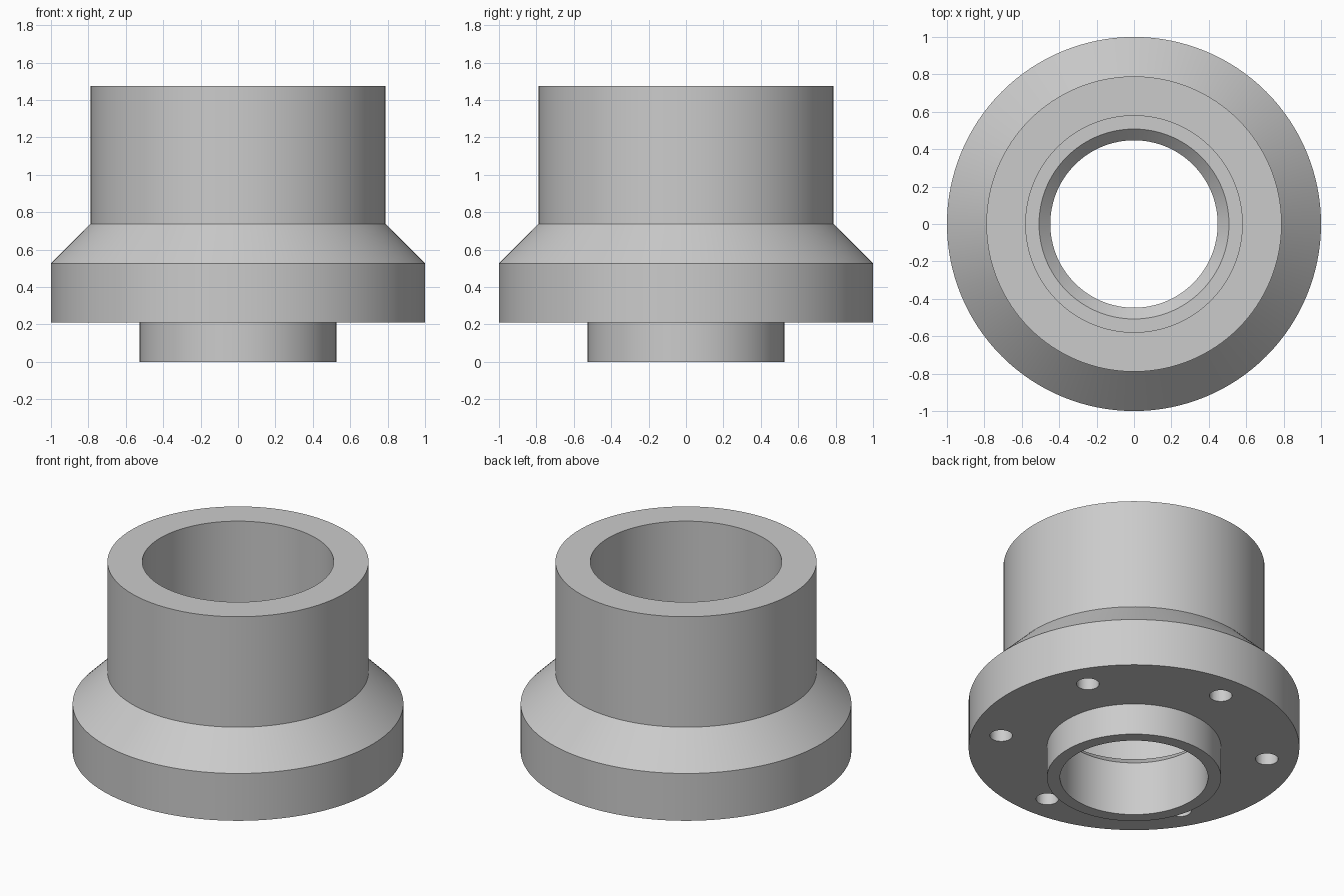
import bpy, bmesh, math
from mathutils import Matrix, Vector

default = bpy.data.objects.get("Cube")
if default:
    bpy.data.objects.remove(default, do_unlink=True)

U = 1 / 19          # design unit: the flange radius is 19 units
SEGMENTS = 128

steel = bpy.data.materials.new("plain_grey")
steel.use_nodes = True
GREY = (0.6, 0.6, 0.6, 1)
steel.diffuse_color = GREY
steel.node_tree.nodes["Principled BSDF"].inputs["Base Color"].default_value = GREY


def make_object(name, bm):
    bmesh.ops.recalc_face_normals(bm, faces=bm.faces)
    mesh = bpy.data.meshes.new(name)
    bm.to_mesh(mesh)
    bm.free()
    mesh.materials.append(steel)
    obj = bpy.data.objects.new(name, mesh)
    bpy.context.collection.objects.link(obj)
    return obj


def lathe(name, profile):
    """Revolve a closed (radius, height) outline about the z axis."""
    bm = bmesh.new()
    verts = [bm.verts.new((r * U, 0, z * U)) for r, z in profile]
    edges = [bm.edges.new((v, verts[i - 1])) for i, v in enumerate(verts)]
    bmesh.ops.spin(bm, geom=verts + edges, axis=(0, 0, 1), cent=(0, 0, 0),
                   angle=math.tau, steps=SEGMENTS)
    bmesh.ops.remove_doubles(bm, verts=bm.verts, dist=1e-4)
    return make_object(name, bm)


# Hollow body: spigot, flange, sloped shoulder, collar, stepped bore
body = lathe("flanged_collar", [
    (10, 0), (10, 4), (19, 4), (19, 10), (15, 14), (15, 28),
    (11, 28), (11, 8), (9.65, 8), (8.5, 6.85), (8.5, 0)])

# Six blind bolt holes in the underside of the flange
bm = bmesh.new()
for i in range(6):
    spot = Matrix.Rotation(math.radians(30 + 60 * i), 3, "Z") @ Vector((15.5 * U, 0, 6 * U))
    bmesh.ops.create_cone(bm, cap_ends=True, segments=32, radius1=1.3 * U,
                          radius2=1.3 * U, depth=8 * U,
                          matrix=Matrix.Translation(spot))
cutter = make_object("bolt_hole_cutter", bm)
cutter.hide_render = True

drill = body.modifiers.new("bolt_holes", "BOOLEAN")
drill.operation = "DIFFERENCE"
drill.solver = "EXACT"
drill.object = cutter

bpy.ops.object.select_all(action="DESELECT")
body.select_set(True)
bpy.context.view_layer.objects.active = body
bpy.ops.object.modifier_apply(modifier=drill.name)
bpy.data.objects.remove(cutter, do_unlink=True)
bpy.ops.object.shade_smooth_by_angle(angle=math.radians(30))
